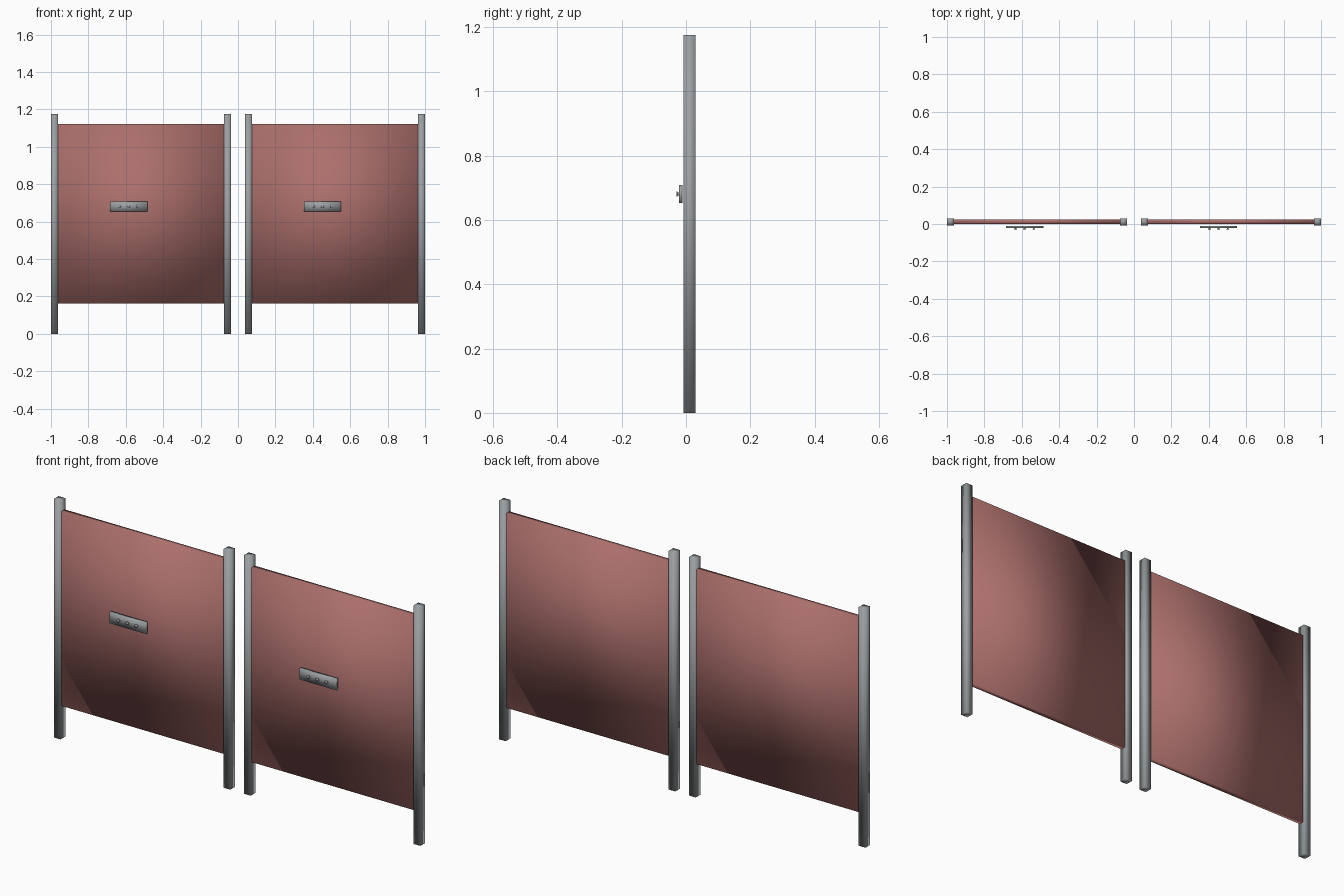
import bpy
import bmesh
from math import radians
from mathutils import Matrix

cube = bpy.data.objects.get("Cube")
if cube:
    bpy.data.objects.remove(cube, do_unlink=True)


def material(name, rgb):
    mat = bpy.data.materials.new(name)
    mat.use_nodes = True
    mat.diffuse_color = (*rgb, 1)
    mat.node_tree.nodes["Principled BSDF"].inputs["Base Color"].default_value = (*rgb, 1)
    return mat


RED = material("dusty_red", (0.41, 0.16, 0.15))
GREY = material("steel_grey", (0.33, 0.35, 0.36))


def finish(name, bm, mat):
    mesh = bpy.data.meshes.new(name)
    bm.to_mesh(mesh)
    bm.free()
    mesh.materials.append(mat)
    mesh.shade_smooth()
    obj = bpy.data.objects.new(name, mesh)
    bpy.context.collection.objects.link(obj)
    return obj


def box(name, xs, ys, zs, mat):
    """Softly shaded box given its extent on each axis."""
    bm = bmesh.new()
    bmesh.ops.create_cube(bm, size=1)
    spans = (xs, ys, zs)
    for v in bm.verts:
        v.co = [(a + b) / 2 + c * (b - a) for (a, b), c in zip(spans, v.co)]
    return finish(name, bm, mat)


def disc(bm, x, z, radius, y0, y1):
    """Round peg pointing to the front."""
    place = Matrix.Translation((x, (y0 + y1) / 2, z)) @ Matrix.Rotation(radians(90), 4, "X")
    bmesh.ops.create_cone(bm, cap_ends=True, segments=12, radius1=radius,
                          radius2=radius, depth=y1 - y0, matrix=place)


POST = 0.037
WIDTH = 0.963
HEIGHT = 1.176
PLATE_Z = 0.681

# Two identical screens side by side
for side, left in (("right", -1.0), ("left", 1.0 - WIDTH)):
    right = left + WIDTH

    # Posts
    for label, x in (("outer_edge" if side == "right" else "inner_edge", left),
                     ("inner_edge" if side == "right" else "outer_edge", right - POST)):
        box(f"{side}_{label}_post", (x, x + POST), (-0.007, 0.03), (0, HEIGHT), GREY)

    # Panel between the posts
    box(f"{side}_panel", (left + POST, right - POST), (0, 0.025), (0.163, 1.122), RED)

    # Hook plate
    centre = left + 0.415
    box(f"{side}_hook_plate", (centre - 0.1, centre + 0.1), (-0.022, -0.011),
        (PLATE_Z - 0.028, PLATE_Z + 0.028), GREY)

    # Three pegs, each a stem with a wider head
    bm = bmesh.new()
    for i in (-1, 0, 1):
        x = centre + i * 0.049
        disc(bm, x, PLATE_Z, 0.005, -0.027, -0.02)
        disc(bm, x, PLATE_Z, 0.008, -0.03, -0.026)
    finish(f"{side}_pegs", bm, GREY)
